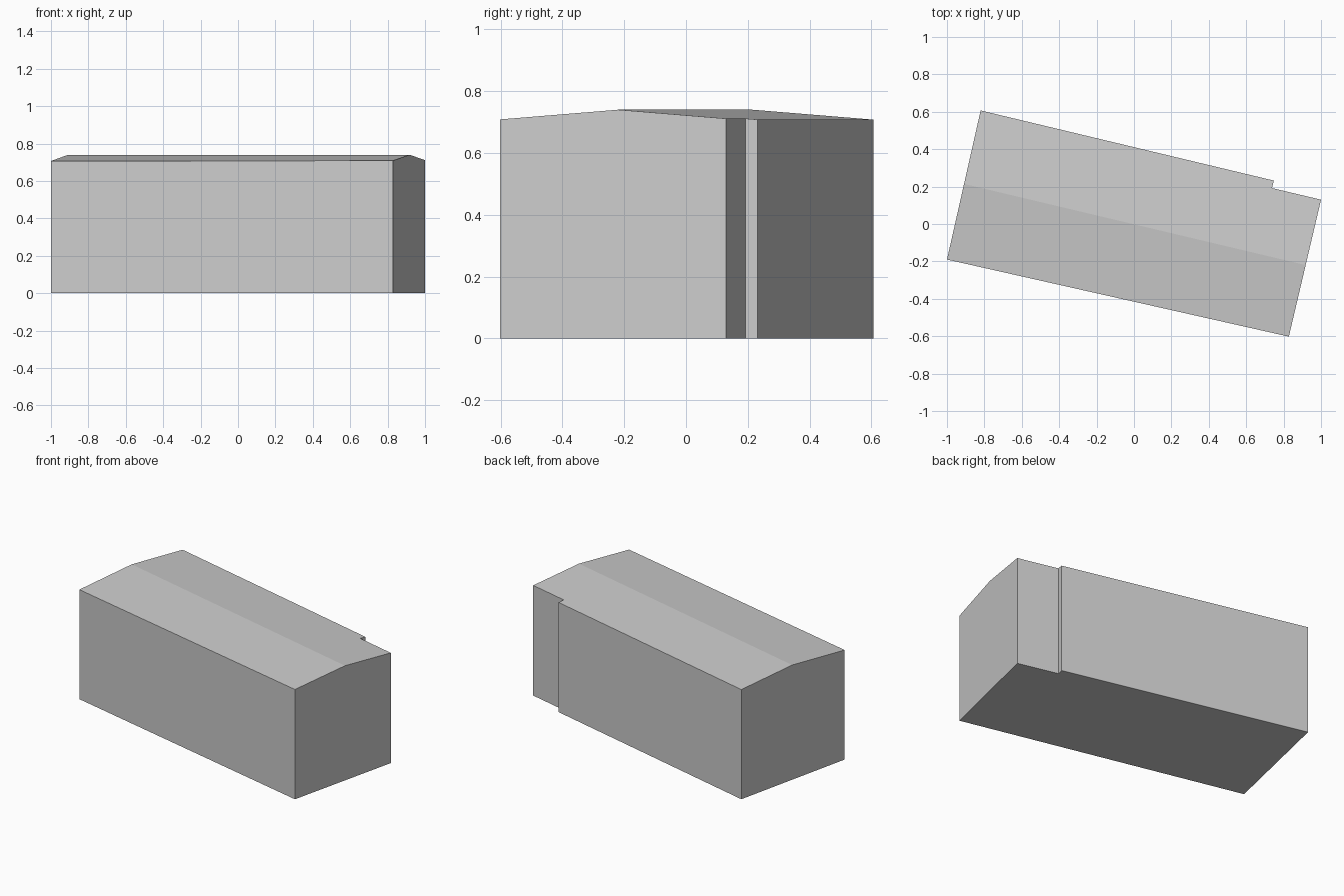
import bpy, bmesh
from mathutils import Vector

cube = bpy.data.objects.get("Cube")
if cube:
    bpy.data.objects.remove(cube, do_unlink=True)

# Single pale grey
grey = bpy.data.materials.new("pale grey")
grey.use_nodes = True
colour = (0.6, 0.6, 0.6, 1)
grey.diffuse_color = colour
grey.node_tree.nodes["Principled BSDF"].inputs["Base Color"].default_value = colour

# Footprint with a small step in the back wall
footprint = [(-1, -0.19), (0.828, -0.602), (1, 0.13),
             (0.738, 0.192), (0.748, 0.232), (-0.82, 0.607)]
ridge_start = Vector((-0.907, 0.214, 0.74))
ridge_end = Vector((0.916, -0.219, 0.74))
ROOF_SLOPE = 0.08

# Walls: extrude the footprint upwards past the roof
bm = bmesh.new()
base = bm.faces.new([bm.verts.new((x, y, 0)) for x, y in footprint])
walls = bmesh.ops.extrude_face_region(bm, geom=[base], use_keep_orig=True)
top = [g for g in walls["geom"] if isinstance(g, bmesh.types.BMVert)]
bmesh.ops.translate(bm, verts=top, vec=(0, 0, 1))

# Roof: slice a shallow slope down each side of the ridge and cap it
along = (ridge_end - ridge_start).normalized()
across = Vector((-along.y, along.x, 0))
for side in (1, -1):
    normal = (across * side * ROOF_SLOPE + Vector((0, 0, 1))).normalized()
    cut = bmesh.ops.bisect_plane(bm, geom=bm.verts[:] + bm.edges[:] + bm.faces[:],
                                 plane_co=ridge_start, plane_no=normal,
                                 clear_outer=True)
    rim = [e for e in cut["geom_cut"] if isinstance(e, bmesh.types.BMEdge)]
    bmesh.ops.holes_fill(bm, edges=[e for e in rim if e.is_boundary], sides=0)
bmesh.ops.recalc_face_normals(bm, faces=bm.faces[:])

mesh = bpy.data.meshes.new("building")
bm.to_mesh(mesh)
bm.free()
mesh.materials.append(grey)
building = bpy.data.objects.new("building", mesh)
bpy.context.scene.collection.objects.link(building)
